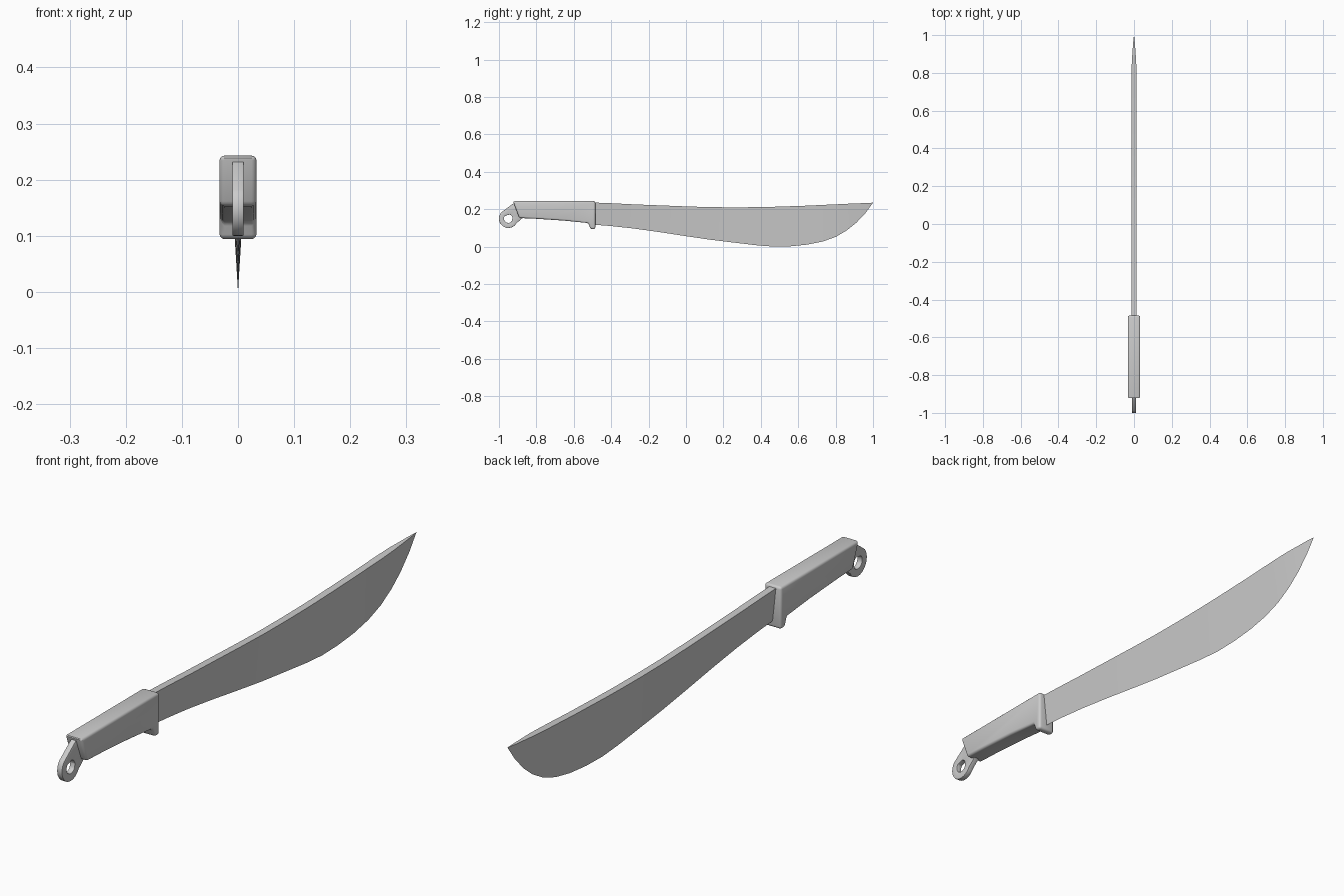
import bpy, bmesh, math

if "Cube" in bpy.data.objects:
    bpy.data.objects.remove(bpy.data.objects["Cube"])


def finish(name, bm, bevel=0.0, segments=3, angle=30):
    mesh = bpy.data.meshes.new(name)
    bmesh.ops.recalc_face_normals(bm, faces=bm.faces[:])
    bm.to_mesh(mesh)
    bm.free()
    obj = bpy.data.objects.new(name, mesh)
    bpy.context.collection.objects.link(obj)
    bpy.ops.object.select_all(action='DESELECT')
    obj.select_set(True)
    bpy.context.view_layer.objects.active = obj
    if bevel:
        mod = obj.modifiers.new("Bevel", 'BEVEL')
        mod.width, mod.segments = bevel, segments
        mod.limit_method, mod.angle_limit = 'ANGLE', math.radians(30)
        bpy.ops.object.modifier_apply(modifier=mod.name)
    bpy.ops.object.shade_smooth_by_angle(angle=math.radians(angle))
    return obj


# Blade: wedge sections given as (y, spine z, edge z), closing to a point
sections = [(-0.50, 0.236, 0.118), (-0.40, 0.232, 0.110), (-0.28, 0.226, 0.097),
            (-0.15, 0.221, 0.079), (0.0, 0.215, 0.056), (0.13, 0.211, 0.037),
            (0.27, 0.210, 0.020), (0.38, 0.211, 0.007), (0.47, 0.213, 0.0),
            (0.56, 0.216, 0.002), (0.65, 0.219, 0.011), (0.73, 0.223, 0.027),
            (0.80, 0.226, 0.052), (0.86, 0.229, 0.087), (0.91, 0.231, 0.127),
            (0.96, 0.233, 0.180)]
bm = bmesh.new()
rings = []
for y, top, edge in sections:
    half = 0.013 * min(1, (1.0 - y) / 0.16 * 0.85 + 0.15)
    rings.append([bm.verts.new(p) for p in
                  ((-half, y, top), (half, y, top), (0, y, edge))])
tip = bm.verts.new((0, 1.0, 0.235))
bm.faces.new(rings[0])
for a, b in zip(rings, rings[1:]):
    for i in range(3):
        j = (i + 1) % 3
        bm.faces.new((a[i], a[j], b[j], b[i]))
for i in range(3):
    bm.faces.new((rings[-1][i], rings[-1][(i + 1) % 3], tip))
finish("blade", bm)

# Handle: side profile with a finger stop at the front, extruded across x
profile = [(-0.925, 0.243), (-0.891, 0.153), (-0.80, 0.149), (-0.65, 0.139),
           (-0.522, 0.126), (-0.510, 0.094), (-0.485, 0.094), (-0.485, 0.243)]
bm = bmesh.new()
face = bm.faces.new([bm.verts.new((-0.033, y, z)) for y, z in profile])
out = bmesh.ops.extrude_face_region(bm, geom=[face])
bmesh.ops.translate(bm, vec=(0.066, 0, 0),
                    verts=[v for v in out['geom'] if isinstance(v, bmesh.types.BMVert)])
finish("handle", bm, bevel=0.009)

# Lanyard loop: round eye running up into the handle, with a through hole
CY, CZ, R, HOLE, N = -0.95, 0.15, 0.05, 0.023, 40
outer, inner = [], []
for k in range(N):
    a = math.radians(140) + math.radians(190) * k / (N - 1)
    outer.append((CY + R * math.cos(a), CZ + R * math.sin(a)))
outer += [(-0.86, 0.165), (-0.86, 0.232), (-0.922, 0.232)]
for y, z in outer:
    a = math.atan2(z - CZ, y - CY)
    inner.append((CY + HOLE * math.cos(a), CZ + HOLE * math.sin(a)))
bm = bmesh.new()
loops = [[bm.verts.new((x, y, z)) for y, z in pts]
         for x, pts in ((-0.01, outer), (0.01, outer), (0.01, inner), (-0.01, inner))]
n = len(outer)
for a, b in zip(loops, loops[1:] + loops[:1]):
    for i in range(n):
        j = (i + 1) % n
        bm.faces.new((a[i], a[j], b[j], b[i]))
finish("lanyard_loop", bm, bevel=0.002, segments=2)
